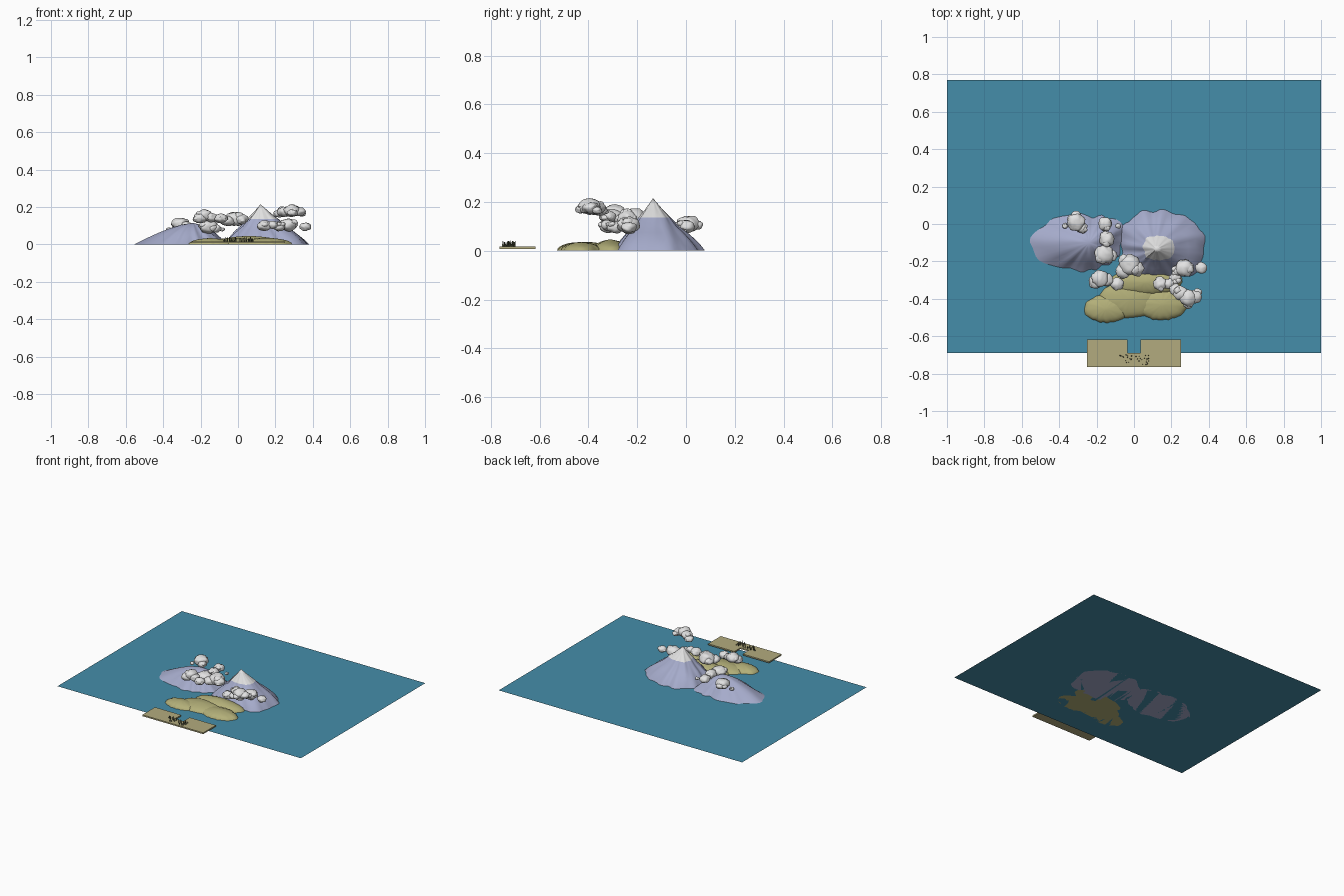
import bpy, bmesh, math, random
from mathutils import Vector, Matrix, noise

random.seed(4)
cube = bpy.data.objects.get("Cube")
if cube:
    bpy.data.objects.remove(cube, do_unlink=True)


def material(name, r, g, b):
    m = bpy.data.materials.new(name)
    m.use_nodes = True
    m.diffuse_color = (r, g, b, 1)
    m.node_tree.nodes["Principled BSDF"].inputs["Base Color"].default_value = (r, g, b, 1)
    return m


SEA = material("sea blue", .06, .27, .40)
ROCK = material("lavender rock", .38, .41, .60)
SNOW = material("snow white", .75, .75, .75)
CLOUD = material("cloud white", .76, .76, .76)
GRASS = material("olive hill", .45, .43, .19)
SAND = material("sand", .45, .41, .21)
REED = material("dark reed", .10, .11, .06)


def finish(name, bm, mats, smooth_angle=None):
    bmesh.ops.recalc_face_normals(bm, faces=bm.faces)
    mesh = bpy.data.meshes.new(name)
    bm.to_mesh(mesh)
    bm.free()
    ob = bpy.data.objects.new(name, mesh)
    bpy.context.collection.objects.link(ob)
    for m in mats:
        mesh.materials.append(m)
    if smooth_angle:
        bpy.ops.object.select_all(action='DESELECT')
        ob.select_set(True)
        bpy.context.view_layer.objects.active = ob
        bpy.ops.object.shade_smooth_by_angle(angle=math.radians(smooth_angle))
    return ob


def outline(radii, t):
    """Smoothly interpolated radius for t in 0..1 around the base."""
    n = len(radii)
    i = int(t * n)
    f = t * n - i
    a, b, c, d = (radii[(i + k) % n] for k in (-1, 0, 1, 2))
    return b + f * (c - a + f * (2 * a - 5 * b + 4 * c - d + f * (3 * (b - c) + d - a))) / 2


def mound(name, peak, radii, profile, mats, rough, snow_line=9, segments=72):
    """Rings from the base up to a peak, roughened by radial ridges."""
    bm = bmesh.new()
    px, py, height = peak
    rings = []
    for r, h in profile:
        ring = []
        for s in range(segments):
            a = math.tau * s / segments
            ridge = noise.noise(Vector((math.cos(a) * 4 + px * 9, math.sin(a) * 4, r * 1.5)))
            rad = outline(radii, s / segments) * r * (1 + rough * ridge)
            ring.append(bm.verts.new((px + rad * math.cos(a), py + rad * math.sin(a), h * height)))
        rings.append(ring)
    top = bm.verts.new(peak)
    for k, low in enumerate(rings):
        for s in range(segments):
            n = (s + 1) % segments
            if k + 1 < len(rings):
                high = rings[k + 1]
                f = bm.faces.new((low[s], low[n], high[n], high[s]))
            else:
                f = bm.faces.new((low[s], low[n], top))
            if f.calc_center_median().z > snow_line:
                f.material_index = 1
    bm.faces.new(rings[0])
    return finish(name, bm, mats, 40)


# Sea sheet
bm = bmesh.new()
bm.faces.new([bm.verts.new(p) for p in ((-1, -.69, 0), (1, -.69, 0), (1, .77, 0), (-1, .77, 0))])
finish("sea", bm, [SEA])

# Snow-capped mountain and its lower neighbour
slope = [(1, 0), (.92, .1), (.8, .22), (.65, .35), (.5, .47), (.36, .63), (.22, .76), (.1, .89)]
mound("tall_mountain", (.12, -.135, .215),
      [.26, .26, .22, .2, .21, .21, .19, .19, .175, .16, .18, .25],
      slope, [ROCK, SNOW], .12, snow_line=.136)
mound("low_mountain", (-.24, -.1, .115),
      [.18, .2, .16, .14, .17, .23, .31, .23, .16, .15, .14, .17],
      [(1, 0), (.9, .12), (.75, .33), (.6, .54), (.4, .76), (.2, .92)], [ROCK], .12)

# Rounded green foothills
dome = [(1, 0), (.95, .25), (.85, .47), (.7, .66), (.5, .82), (.3, .92), (.12, .98)]
for name, x, y, z, rx, ry in (
        ("left_foothill", -.15, -.455, .034, .12, .072),
        ("middle_foothill", -.02, -.4, .036, .16, .1),
        ("right_foothill", .15, -.43, .036, .14, .085),
        ("back_foothill", .06, -.31, .046, .2, .075)):
    ellipse = [rx * ry / math.hypot(ry * math.cos(a), rx * math.sin(a))
               for a in (math.tau * k / 24 for k in range(24))]
    mound(name, (x, y, z), ellipse, dome, [GRASS], .1, segments=48)


# Clouds built of lumpy puffs
def puff(bm, x, y, z, r):
    size = Matrix.Diagonal((r, r, r * .72, 1))
    made = bmesh.ops.create_icosphere(bm, subdivisions=3, radius=1,
                                      matrix=Matrix.Translation((x, y, z)) @ size)
    centre = Vector((x, y, z))
    for v in made["verts"]:
        d = v.co - centre
        v.co = centre + d * (1 + .22 * noise.noise(d / r * 2 + centre * 30))


clouds = {
    "west_cloud": [(-.31, .01, .11, .048), (-.28, -.02, .1, .03), (-.31, .045, .105, .026),
                   (-.37, -.01, .08, .015)],
    "saddle_cloud": [(-.155, 0, .1, .036), (-.145, -.08, .1, .04), (-.16, -.165, .095, .05),
                     (-.12, -.17, .085, .03), (-.085, -.01, .08, .014)],
    "middle_cloud": [(-.02, -.22, .135, .055), (-.055, -.25, .125, .04), (.015, -.24, .135, .038),
                     (-.05, -.195, .13, .032)],
    "front_left_cloud": [(-.18, -.29, .155, .045), (-.205, -.31, .14, .036), (-.145, -.3, .145, .034),
                         (-.09, -.32, .14, .034)],
    "east_cloud": [(.14, -.32, .1, .037), (.185, -.32, .105, .028), (.22, -.29, .095, .033),
                   (.27, -.235, .105, .046), (.23, -.25, .1, .03), (.36, -.235, .095, .03)],
    "front_right_cloud": [(.25, -.37, .175, .038), (.29, -.395, .18, .045), (.325, -.39, .175, .034),
                          (.22, -.35, .165, .03), (.34, -.365, .165, .022), (.29, -.43, .17, .024)],
}
for name, puffs in clouds.items():
    bm = bmesh.new()
    for x, y, z, r in puffs:
        puff(bm, x, y, z, r)
        for _ in range(2):
            a = random.uniform(0, math.tau)
            puff(bm, x + r * .6 * math.cos(a), y + r * .6 * math.sin(a),
                 z + r * random.uniform(-.2, .4), r * .5)
    finish(name, bm, [CLOUD], 50)

# Sand spit with a notch cut from its back edge
bm = bmesh.new()
half = [(.25, -.765), (.25, -.617), (.035, -.617), (.035, -.69)]
shape = half + [(-x, y) for x, y in reversed(half)]
face = bm.faces.new([bm.verts.new((x, y, .007)) for x, y in shape])
raised = bmesh.ops.extrude_face_region(bm, geom=[face])["geom"]
bmesh.ops.translate(bm, vec=(0, 0, .01),
                    verts=[g for g in raised if isinstance(g, bmesh.types.BMVert)])
finish("sand_spit", bm, [SAND])

# Reeds scattered on the sand on both sides of the path
bm = bmesh.new()
for i in range(36):
    side = 1 if i % 2 else -1
    tall = random.uniform(.012, .026)
    spot = (side * random.uniform(.01, .08), random.uniform(-.755, -.7), .016 + tall / 2)
    bmesh.ops.create_cone(bm, cap_ends=True, segments=5, radius1=.003, radius2=.0012,
                          depth=tall, matrix=Matrix.Translation(spot))
finish("reeds", bm, [REED])
